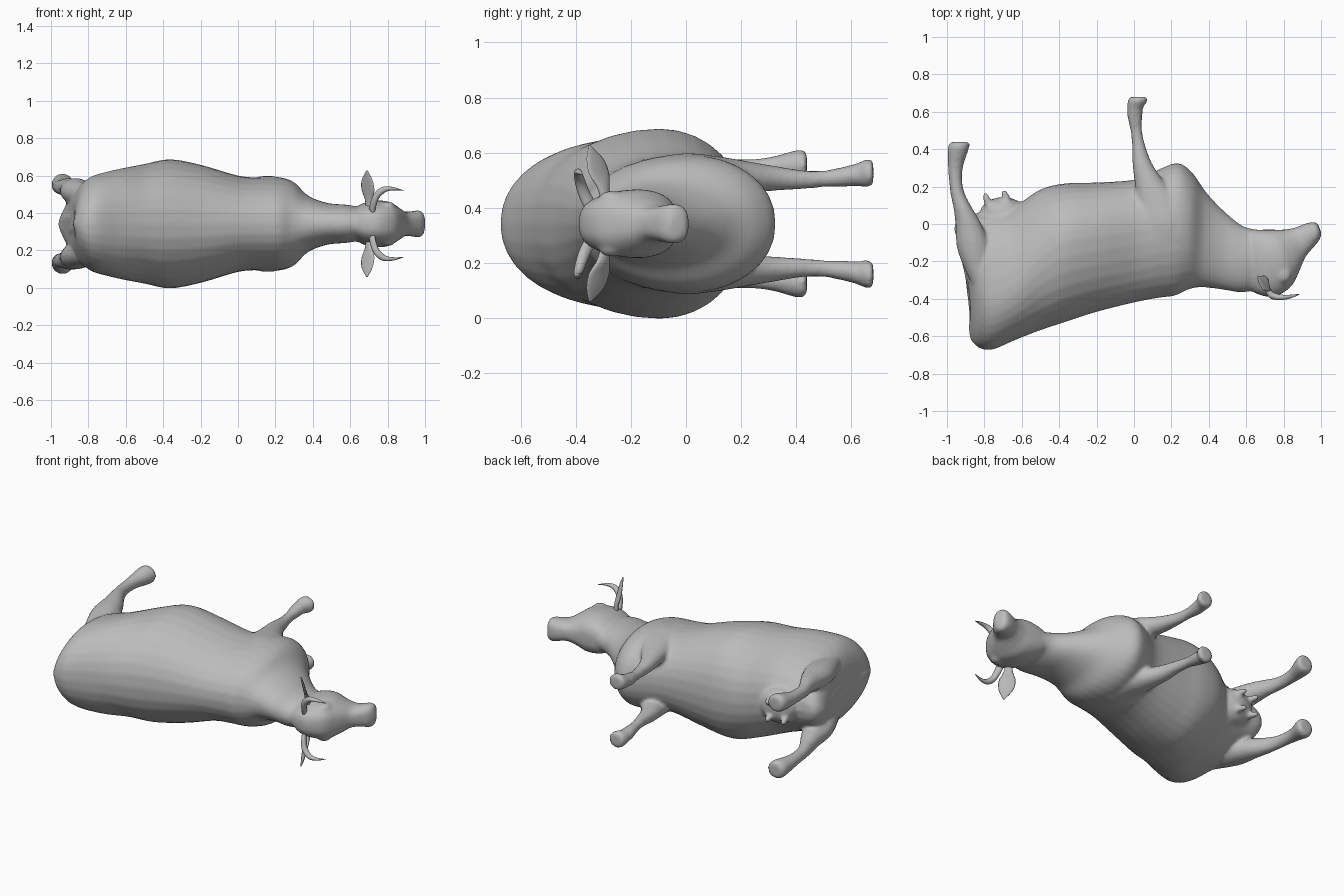
import bpy, bmesh, math
from mathutils import Vector

MID = 0.342  # height of the symmetry plane

hide = bpy.data.materials.new("grey hide")
hide.diffuse_color = (0.5, 0.5, 0.5, 1)


def smooth_rows(rows, steps=4):
    """Catmull-Rom interpolation of rows of numbers."""
    out = []
    for i in range(len(rows) - 1):
        p = [rows[max(0, min(len(rows) - 1, i + k))] for k in (-1, 0, 1, 2)]
        for s in range(steps):
            t = s / steps
            out.append([0.5 * (2 * b + (c - a) * t + (2 * a - 5 * b + 4 * c - d) * t * t
                               + (3 * b - a - 3 * c + d) * t ** 3)
                        for a, b, c, d in zip(*p)])
    out.append(list(rows[-1]))
    return out


def add_object(name, bm):
    me = bpy.data.meshes.new(name)
    bm.to_mesh(me)
    bm.free()
    me.materials.append(hide)
    for f in me.polygons:
        f.use_smooth = True
    ob = bpy.data.objects.new(name, me)
    bpy.context.collection.objects.link(ob)
    return ob


def loft(name, rings):
    """Skin a list of equal vertex rings and cap both ends."""
    bm = bmesh.new()
    loops = [[bm.verts.new(p) for p in ring] for ring in rings]
    n = len(loops[0])
    for a, b in zip(loops, loops[1:]):
        for i in range(n):
            bm.faces.new((a[i], a[(i + 1) % n], b[(i + 1) % n], b[i]))
    bm.faces.new(loops[0][::-1])
    bm.faces.new(loops[-1])
    bmesh.ops.recalc_face_normals(bm, faces=bm.faces)
    return add_object(name, bm)


def trunk(name, rows, power, n=32):
    """Rows: back x, back y, belly x, belly y, widest point (0-1), half width."""
    rings = []
    for bx, by, tx, ty, f, w in smooth_rows(rows):
        back, belly = Vector((bx, by, MID)), Vector((tx, ty, MID))
        c = back.lerp(belly, f)
        ring = []
        for i in range(n):
            a = 2 * math.pi * i / n
            s, k = math.sin(a), math.cos(a)
            p = c + ((belly - c) * s if s > 0 else (back - c) * -s)
            t = (p - back).length / (belly - back).length
            p.x += 0.1 * t * (1 - t) * min(1, max(0, (-0.78 - p.x) / 0.1))  # hollow rump
            p.z += math.copysign(abs(k) ** power, k) * w
            ring.append(p)
        rings.append(ring)
    return loft(name, rings)


def limb(name, rows, side, u=(1, 0, 0), v=(0, 0, 1), n=14):
    """Rows: x, y, sideways offset, radius along u, radius along v."""
    u, v = Vector((u[0], u[1], u[2] * side)), Vector((v[0], v[1], v[2] * side))
    rings = []
    for x, y, z, ru, rv in smooth_rows(rows):
        c = Vector((x, y, MID + side * z))
        rings.append([c + u * ru * math.cos(2 * math.pi * i / n)
                      + v * rv * math.sin(2 * math.pi * i / n) for i in range(n)])
    return loft(name, rings)


def ball(name, loc, scale):
    bm = bmesh.new()
    bmesh.ops.create_uvsphere(bm, u_segments=20, v_segments=12, radius=1)
    for p in bm.verts:
        p.co = Vector(a * b for a, b in zip(p.co, scale)) + Vector(loc)
    return add_object(name, bm)


# Torso and neck, from rump to throat
parts = [trunk("body", [
    (-0.875, -0.55, -0.962, -0.03, 0.5, 0.05),
    (-0.87, -0.61, -0.95, 0.02, 0.48, 0.125),
    (-0.835, -0.658, -0.91, 0.05, 0.44, 0.2),
    (-0.76, -0.672, -0.81, 0.06, 0.39, 0.255),
    (-0.63, -0.618, -0.65, 0.09, 0.42, 0.293),
    (-0.50, -0.568, -0.50, 0.185, 0.52, 0.32),
    (-0.37, -0.525, -0.36, 0.218, 0.58, 0.345),
    (-0.20, -0.47, -0.20, 0.222, 0.58, 0.316),
    (0.00, -0.42, 0.02, 0.24, 0.58, 0.255),
    (0.13, -0.395, 0.15, 0.30, 0.56, 0.25),
    (0.22, -0.383, 0.24, 0.325, 0.55, 0.248),
    (0.29, -0.35, 0.315, 0.27, 0.53, 0.22),
    (0.36, -0.338, 0.385, 0.17, 0.5, 0.152),
    (0.47, -0.35, 0.48, 0.07, 0.5, 0.112),
    (0.58, -0.365, 0.58, -0.01, 0.5, 0.102),
    (0.70, -0.34, 0.66, -0.03, 0.5, 0.085),
], 0.92)]

# Head, from poll to rounded muzzle
parts.append(trunk("head", [
    (0.63, -0.36, 0.60, -0.06, 0.4, 0.07),
    (0.69, -0.385, 0.63, -0.035, 0.5, 0.105),
    (0.76, -0.385, 0.69, -0.03, 0.58, 0.122),
    (0.84, -0.335, 0.75, -0.03, 0.55, 0.122),
    (0.885, -0.25, 0.80, -0.03, 0.5, 0.094),
    (0.915, -0.18, 0.86, -0.02, 0.5, 0.066),
    (0.955, -0.13, 0.91, 0.0, 0.5, 0.068),
    (0.985, -0.095, 0.95, 0.01, 0.5, 0.073),
    (1.0, -0.065, 0.975, 0.008, 0.5, 0.058),
    (1.002, -0.05, 0.988, -0.01, 0.5, 0.025),
], 0.7))

# Udder and tail
parts.append(ball("udder", (-0.70, 0.055, MID), (0.125, 0.09, 0.11)))
parts.append(limb("tail", [
    (-0.74, -0.65, 0, 0.02, 0.04), (-0.83, -0.64, 0, 0.025, 0.045),
    (-0.862, -0.575, 0, 0.02, 0.035), (-0.862, -0.46, 0, 0.016, 0.025),
    (-0.87, -0.32, 0, 0.012, 0.018)], 1))

for side in (1, -1):
    # Front leg with shoulder, knee and hoof
    parts.append(limb("front_leg", [
        (0.17, -0.12, 0.19, 0.09, 0.05), (0.16, 0.0, 0.195, 0.125, 0.062),
        (0.13, 0.12, 0.18, 0.115, 0.065), (0.085, 0.22, 0.17, 0.082, 0.058),
        (0.045, 0.32, 0.165, 0.054, 0.046), (0.025, 0.42, 0.16, 0.036, 0.035),
        (0.012, 0.50, 0.163, 0.031, 0.031), (0.005, 0.57, 0.17, 0.04, 0.037),
        (0.007, 0.62, 0.178, 0.042, 0.042), (0.018, 0.655, 0.183, 0.053, 0.052),
        (0.025, 0.68, 0.185, 0.05, 0.046)], side))
    # Hind leg with thigh, hock and hoof
    parts.append(limb("hind_leg", [
        (-0.82, -0.32, 0.15, 0.05, 0.06), (-0.855, -0.14, 0.17, 0.09, 0.07),
        (-0.885, 0.0, 0.183, 0.07, 0.062), (-0.917, 0.09, 0.193, 0.05, 0.05),
        (-0.945, 0.17, 0.195, 0.038, 0.04), (-0.955, 0.25, 0.198, 0.036, 0.038),
        (-0.953, 0.32, 0.203, 0.043, 0.043), (-0.945, 0.37, 0.208, 0.052, 0.052),
        (-0.938, 0.412, 0.212, 0.058, 0.058), (-0.93, 0.439, 0.212, 0.052, 0.05)], side))
    # Teats
    for x, y in ((-0.79, 0.165), (-0.69, 0.18)):
        parts.append(limb("teat", [(x + 0.02, y - 0.08, 0.05, 0.025, 0.025),
                                   (x, y - 0.02, 0.055, 0.019, 0.019),
                                   (x - 0.005, y, 0.055, 0.012, 0.012)], side))
    # Leaf shaped ear
    limb("ear", [(0.70, -0.29, 0.07, 0.018, 0.014), (0.70, -0.30, 0.13, 0.028, 0.014),
                 (0.695, -0.315, 0.18, 0.05, 0.009), (0.69, -0.33, 0.235, 0.042, 0.007),
                 (0.69, -0.35, 0.285, 0.004, 0.003)], side,
         u=(0.68, -0.73, 0), v=(0.73, 0.68, 0))
    # Horn curving out and then forward
    limb("horn", [(0.715, -0.345, 0.06, 0.024, 0.024), (0.725, -0.37, 0.11, 0.022, 0.022),
                  (0.745, -0.385, 0.155, 0.019, 0.019), (0.785, -0.392, 0.185, 0.016, 0.015),
                  (0.835, -0.388, 0.188, 0.011, 0.01), (0.885, -0.375, 0.178, 0.002, 0.002)],
         side, u=(0.6, 0, -0.8), v=(0, 1, 0))
    # Brow
    parts.append(ball("brow", (0.80, -0.27, MID + side * 0.095), (0.04, 0.045, 0.025)))

# Blend the fleshy parts into one skin
bpy.ops.object.select_all(action='DESELECT')
for ob in parts:
    ob.select_set(True)
bpy.context.view_layer.objects.active = parts[0]
bpy.ops.object.join()
body = bpy.context.object
rm = body.modifiers.new("blend", 'REMESH')
rm.mode, rm.voxel_size, rm.use_smooth_shade = 'VOXEL', 0.011, True
sm = body.modifiers.new("relax", 'SMOOTH')
sm.factor, sm.iterations = 0.5, 6
